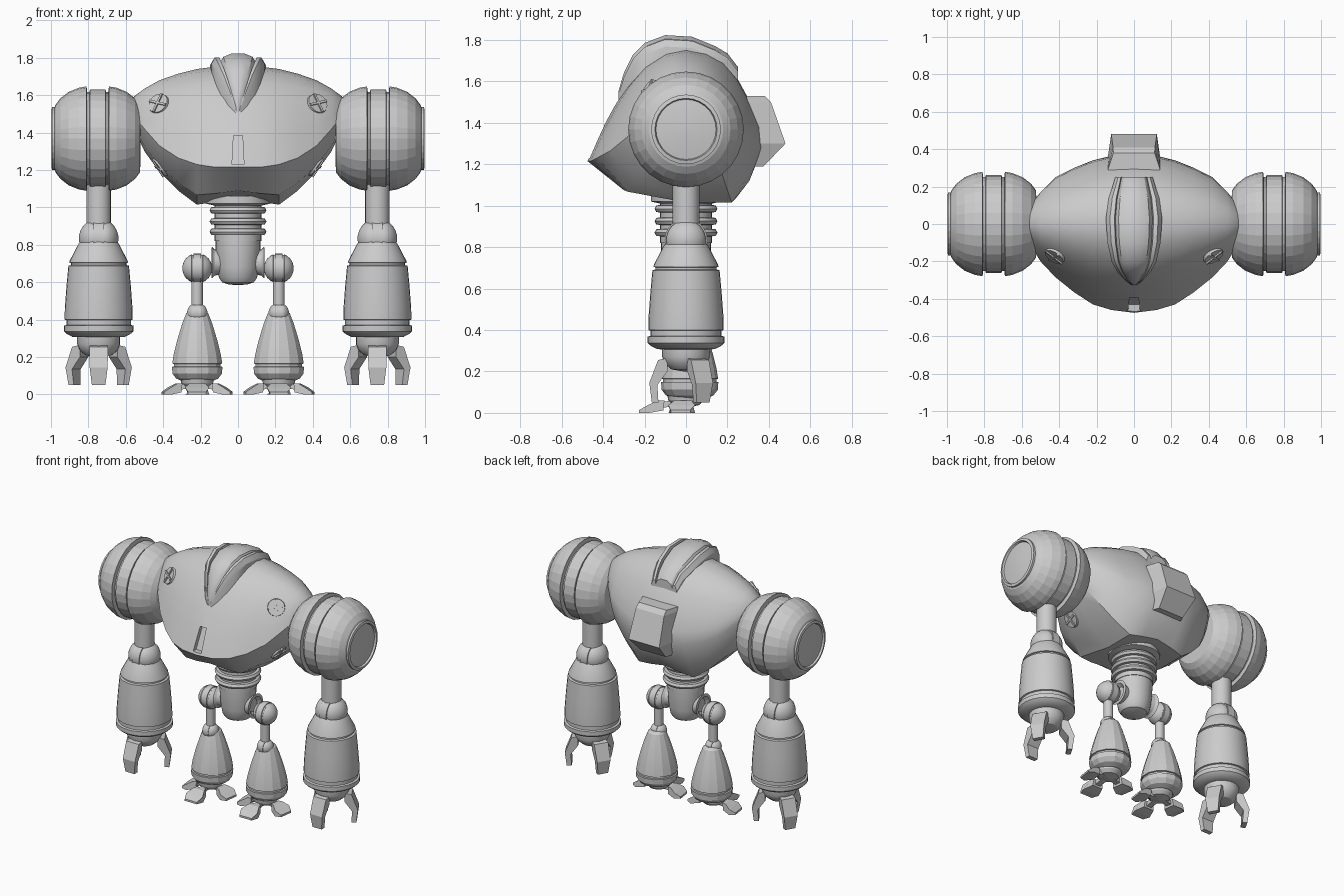
import bpy, bmesh
from math import sin, cos, pi, radians
from mathutils import Vector, Matrix
from mathutils.bvhtree import BVHTree

if "Cube" in bpy.data.objects:
    bpy.data.objects.remove(bpy.data.objects["Cube"])


def finish(name, bm, mirror=False, angle=30):
    bmesh.ops.remove_doubles(bm, verts=bm.verts, dist=1e-5)
    bmesh.ops.recalc_face_normals(bm, faces=bm.faces)
    me = bpy.data.meshes.new(name)
    bm.to_mesh(me)
    bm.free()
    ob = bpy.data.objects.new(name, me)
    bpy.context.collection.objects.link(ob)
    if mirror:
        ob.modifiers.new("mirror", 'MIRROR')
    if angle:
        smooth(ob, angle)
    return ob


def smooth(ob, angle):
    bpy.ops.object.select_all(action='DESELECT')
    ob.select_set(True)
    bpy.context.view_layer.objects.active = ob
    bpy.ops.object.shade_smooth_by_angle(angle=radians(angle))


def add_loft(bm, rings):
    """Skin a list of closed rings and cap both ends."""
    vs = [[bm.verts.new(p) for p in r] for r in rings]
    n = len(rings[0])
    for a, b in zip(vs, vs[1:]):
        for i in range(n):
            j = (i + 1) % n
            bm.faces.new((a[i], a[j], b[j], b[i]))
    bm.faces.new(vs[0])
    bm.faces.new(vs[-1])


def loft(name, rings, **kw):
    bm = bmesh.new()
    add_loft(bm, rings)
    return finish(name, bm, **kw)


def lathe(name, prof, at=(0, 0, 0), axis='Z', segs=32, ysc=1, phase=0, **kw):
    """Revolve (radius, height) points about the z or x axis."""
    rings = []
    for r, h in prof:
        ring = []
        for i in range(segs):
            a = 2 * pi * (i + phase) / segs
            u, v = max(r, 1e-4) * cos(a), max(r, 1e-4) * sin(a)
            p = Vector((u, v * ysc, h)) if axis == 'Z' else Vector((h, u, v))
            ring.append(p + Vector(at))
        rings.append(ring)
    return loft(name, rings, **kw)


def joint(name, at, r, gap):
    """Ball split by a raised middle band between two grooves."""
    half = [(r * cos(a), r * sin(a)) for a in
            [radians(d) for d in (22, 35, 50, 65, 80, 90)]]
    right = [(r * .9, gap * .7), (r * .9, gap)] + [p for p in half if p[1] > gap]
    band = [(r * .97, gap * .7)]
    pos = band + right
    prof = [(q, -h) for q, h in reversed(pos)] + pos
    lathe(name, prof, at, 'X', 24, mirror=True)


# ---- torso shell: one side section scaled along x ----
section = [(-.475, 1.215), (-.41, 1.36), (-.345, 1.48), (-.28, 1.58), (-.2, 1.67),
           (-.1, 1.735), (0, 1.755), (.1, 1.735), (.18, 1.69), (.25, 1.61),
           (.31, 1.5), (.36, 1.38), (.37, 1.28), (.31, 1.12), (.24, 1.03),
           (0, 1.03), (-.31, 1.075)]
# x, front y, back y, top z, ridge z, bottom z
stations = [(0, .475, .37, 1.755, 1.215, 1.05), (.12, .46, .365, 1.753, 1.215, 1.03),
            (.22, .43, .34, 1.74, 1.23, 1.015), (.32, .365, .30, 1.715, 1.265, 1.09),
            (.42, .285, .25, 1.68, 1.33, 1.19), (.5, .2, .17, 1.635, 1.42, 1.30),
            (.555, .11, .10, 1.595, 1.49, 1.42), (.585, .03, .03, 1.54, 1.52, 1.50)]


def torso_ring(x, yf, yb, zt, zr, zb):
    ring = []
    for y, z in section:
        yy = y / .475 * yf if y < 0 else y / .37 * yb
        t = (z - 1.215) / (.54 if z > 1.215 else .185)
        ring.append((x, yy, zr + t * ((zt - zr) if t > 0 else (zr - zb))))
    return ring


rings = [torso_ring(-s[0], *s[1:]) for s in reversed(stations[1:])]
rings += [torso_ring(*s) for s in stations]
torso = loft("torso", rings, angle=0)
tree = BVHTree.FromObject(torso, bpy.context.evaluated_depsgraph_get())

# front slot
slot = [(-.6, 1.23), (-.43, 1.23), (-.365, 1.385), (-.6, 1.385)]
cutter = loft("slot_cutter", [[(s * (.032 if z < 1.3 else .024), y, z) for y, z in slot]
                              for s in (-1, 1)], angle=0)
cutter.hide_render = True
cutter.hide_set(True)
mod = torso.modifiers.new("slot", 'BOOLEAN')
mod.operation, mod.object = 'DIFFERENCE', cutter
bpy.context.view_layer.objects.active = torso
bpy.ops.object.modifier_apply(modifier="slot")
smooth(torso, 28)

# cross-head bolts on the shell
for label, x, z in (("upper", .425, 1.555), ("lower", .42, 1.215)):
    hit, nor, _, _ = tree.ray_cast(Vector((x, -2, z)), Vector((0, 1, 0)))
    if nor.y > 0:
        nor = -nor
    m = Matrix.Translation(hit) @ nor.to_track_quat('Z', 'Y').to_matrix().to_4x4()
    bm = bmesh.new()
    bmesh.ops.create_cone(bm, cap_ends=True, segments=24, radius1=.062, radius2=.056,
                          depth=.03, matrix=m @ Matrix.Translation((0, 0, -.008)))
    for k in (0, 1):
        bmesh.ops.create_cube(bm, size=1, matrix=m @ Matrix.Rotation(k * pi / 2 + .2, 4, 'Z')
                              @ Matrix.Diagonal((.11, .012, .03, 1)))
    finish(label + "_bolts", bm, mirror=True)

# ---- head crest: raised rim around a low dome ----
crest = [(-.325, 1.535, .015), (-.30, 1.62, .05), (-.255, 1.71, .09), (-.2, 1.765, .12),
         (-.1, 1.803, .142), (.03, 1.795, .15), (.14, 1.75, .135), (.2, 1.715, .115),
         (.25, 1.65, .10)]
rings = []
for y, z, w in crest:
    half = [(w, z - .17), (w, z - .035), (.86 * w, z), (.7 * w, z),
            (.66 * w, z - .025), (.55 * w, z + .002), (.25 * w, z + .02)]
    rings.append([(a, y, b) for a, b in half] + [(-a, y, b) for a, b in reversed(half)])
loft("head_crest", rings, angle=25)

# back pack: rectangular pod widening to the shell
pack = [(.25, .12, 1.54, .14), (.385, .12, 1.535, .14), (.41, .115, 1.51, .115)]
rows = [(1.53, .29, .38, .14, .11), (1.50, .30, .41, .14, .112),
        (1.30, .32, .48, .145, .122), (1.19, .30, .375, .13, .10)]
loft("back_pack", [[(-wb, yb, z), (wb, yb, z), (wf, yf, z), (-wf, yf, z)]
                   for z, yb, yf, wb, wf in rows], angle=0)

# ---- waist, pelvis ----
waist = [(.17, 1.06), (.17, 1.02), (.125, 1.01)]
for z in (.985, .925, .87):
    waist += [(.125, z + .018), (.143, z + .016), (.152, z), (.143, z - .016), (.125, z - .018)]
lathe("ribbed_waist", waist + [(.125, .82)], angle=40)
lathe("pelvis", [(.12, .85), (.12, .78), (.112, .68), (.102, .625), (.085, .6), (.05, .588), (0, .585)])
lathe("hip_sockets", [(.055, .06), (.07, .125), (.085, .14), (.065, .142), (.045, .12)],
      (0, 0, .705), 'X', 24, mirror=True)

# ---- shoulders ----
half = [(.262, .0), (.262, .042), (.25, .044), (.25, .056), (.279, .06), (.272, .1),
        (.25, .155), (.215, .2), (.18, .226)]
inner = [(r, -h) for r, h in reversed(half[1:])]
lathe("shoulders", [(.10, -.23)] + inner + half +
      [(.168, .23), (.168, .244), (.15, .248), (.145, .235), (.08, .244), (0, .247)],
      (.75, 0, 1.368), 'X', 28, mirror=True, angle=10)

# ---- arms ----
AX = .745
lathe("upper_arms", [(.065, 1.15), (.065, .88)], (AX, 0, 0), segs=24, mirror=True)
joint("elbows", (AX, 0, .835), .106, .04)
lathe("forearms", [(.09, .83), (.108, .805), (.155, .715), (.157, .705), (.148, .702), (.148, .692),
                   (.162, .688), (.172, .58), (.181, .46), (.182, .40), (.172, .397), (.172, .372),
                   (.186, .368), (.186, .338), (.172, .325), (.14, .308), (.1, .305)],
      (AX, 0, 0), mirror=True)
lathe("wrists", [(.115, .32), (.115, .27), (.10, .235), (.07, .21), (0, .198)],
      (AX, 0, 0), segs=24, mirror=True)


def digits(name, prof, base, angles, scales):
    """Plate shapes (radius, z, half width) fanned around a vertical axis."""
    bm = bmesh.new()
    for ang, sc in zip(angles, scales):
        d = Vector((sin(radians(ang)), -cos(radians(ang)), 0))
        s = Vector((-d.y, d.x, 0))
        add_loft(bm, [[Vector(base) + d * r * sc + s * w * k + Vector((0, 0, z))
                       for r, z, w in prof] for k in (-1, 1)])
    finish(name, bm, mirror=True, angle=0)


digits("claws", [(.09, .265, .045), (.135, .255, .05), (.177, .145, .048), (.165, .05, .036),
                 (.133, .05, .036), (.138, .135, .046), (.09, .2, .045)],
       (AX, 0, 0), (0, 120, 240), (1, 1, 1))

# ---- legs ----
LX = .218
joint("hip_balls", (LX, 0, .675), .08, .028)
lathe("thighs", [(.031, .63), (.031, .45)], (LX, 0, 0), segs=16, mirror=True)
joint("knees", (LX, 0, .435), .055, .022)
lathe("shins", [(.04, .45), (.06, .435), (.082, .38), (.11, .29), (.129, .215), (.137, .165),
                (.128, .163), (.128, .15), (.138, .148), (.136, .112), (.115, .085), (.08, .07)],
      (LX, .018, 0), segs=14, phase=.5, mirror=True, angle=20)
lathe("ankles", [(.09, .085), (.085, .06), (.065, .038), (0, .025)],
      (LX, 0, 0), segs=20, mirror=True)
digits("toe_links", [(.03, .06, .02), (.1, .055, .02), (.1, .025, .02), (.03, .035, .02)],
       (LX, 0, 0), (0, 82, -82), (1.1, 1, 1))
digits("toes", [(.085, .06, .035), (.11, .06, .042), (.15, .038, .065), (.185, .014, .048),
                (.185, 0, .048), (.145, 0, .065), (.09, .012, .04)],
       (LX, 0, 0), (0, 82, -82), (1.22, 1, 1))
